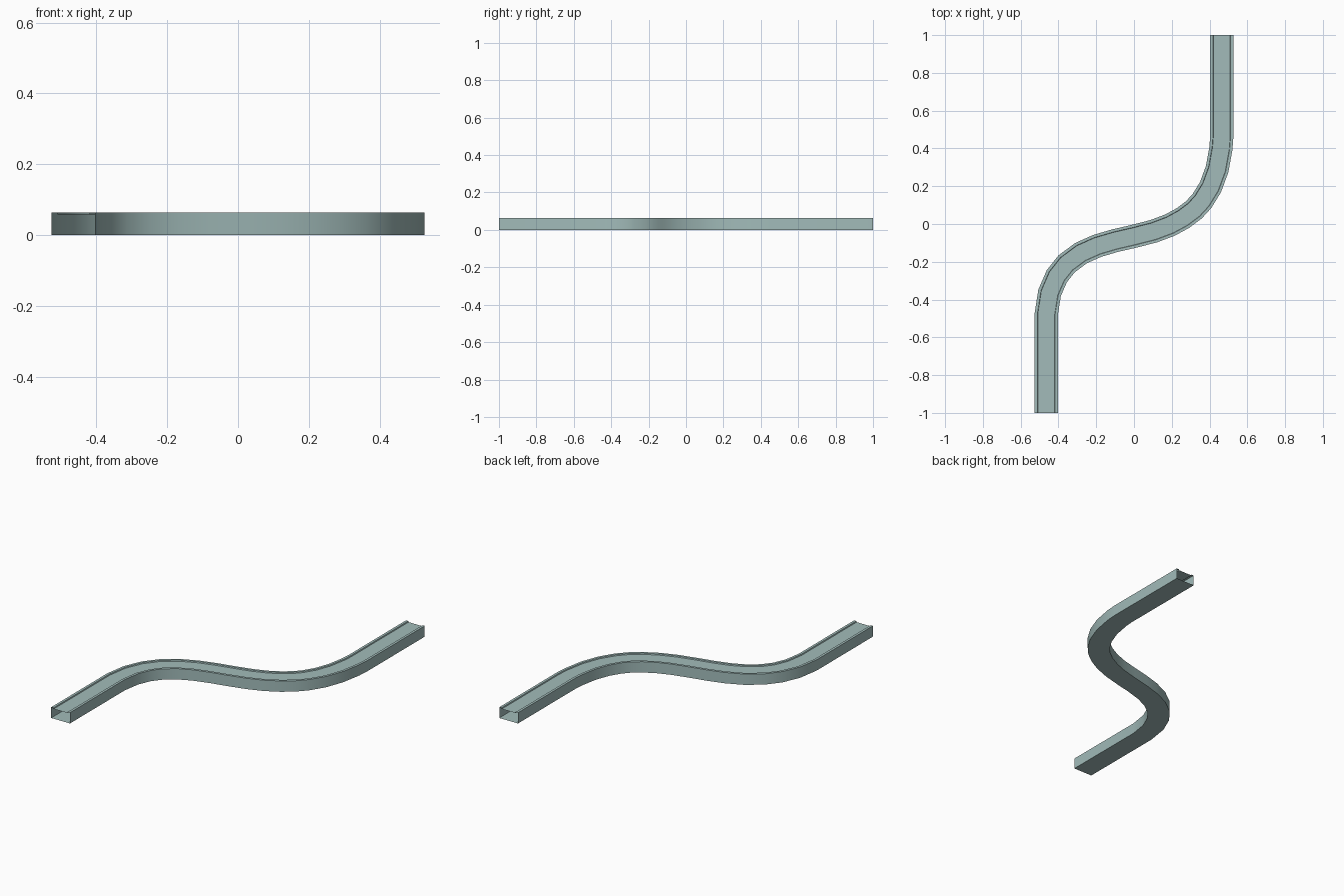
import bpy
from mathutils import Vector

if "Cube" in bpy.data.objects:
    bpy.data.objects.remove(bpy.data.objects["Cube"])

# Single flat colour
mat = bpy.data.materials.new("pale teal grey")
mat.diffuse_color = (0.36, 0.50, 0.49, 1)
mat.use_nodes = True
mat.node_tree.nodes["Principled BSDF"].inputs["Base Color"].default_value = mat.diffuse_color

# Centre line of the S-shaped channel (x, y)
path = [Vector(p) for p in [
    (-.465, -1), (-.465, -.48), (-.447, -.365), (-.409, -.277), (-.357, -.211),
    (-.28, -.154), (-.195, -.116), (-.1, -.088), (0, -.065), (.105, -.038),
    (.19, -.006), (.26, .032), (.317, .075), (.36, .122), (.405, .195),
    (.44, .29), (.46, .40), (.4645, .46), (.4645, 1)]]

# Closed cross-section (sideways, height): box with a shallow recess in its top
W, H, LIP, DEEP = 0.0615, 0.064, 0.015, 0.006
profile = [(-W, 0), (W, 0), (W, H), (W - LIP, H), (W - LIP - .002, H - DEEP),
           (-W + LIP + .002, H - DEEP), (-W + LIP, H), (-W, H)]


def side_vector(i):
    """Mitred sideways direction at path point i."""
    a = (path[i] - path[i - 1]).normalized() if i else None
    b = (path[i + 1] - path[i]).normalized() if i < len(path) - 1 else None
    a, b = a or b, b or a
    t = (a + b).normalized()
    return Vector((t.y, -t.x)) / t.dot(a)


# Sweep the section along the path, leaving both ends open
verts, faces, n = [], [], len(profile)
for i, p in enumerate(path):
    s = side_vector(i)
    verts += [(p.x + s.x * u, p.y + s.y * u, z) for u, z in profile]
for i in range(len(path) - 1):
    for j in range(n):
        k = (j + 1) % n
        faces.append((i * n + j, i * n + k, (i + 1) * n + k, (i + 1) * n + j))

mesh = bpy.data.meshes.new("curved_channel")
mesh.from_pydata(verts, [], [f[::-1] for f in faces])
mesh.materials.append(mat)
channel = bpy.data.objects.new("curved_channel", mesh)
bpy.context.collection.objects.link(channel)

# Outward normals and smooth curved sides
import bmesh
bm = bmesh.new()
bm.from_mesh(mesh)
bmesh.ops.recalc_face_normals(bm, faces=bm.faces)
if min(bm.faces, key=lambda f: f.calc_center_median().z).normal.z > 0:
    bmesh.ops.reverse_faces(bm, faces=bm.faces)
bm.to_mesh(mesh)
bm.free()
bpy.context.view_layer.objects.active = channel
channel.select_set(True)
bpy.ops.object.shade_smooth_by_angle()
